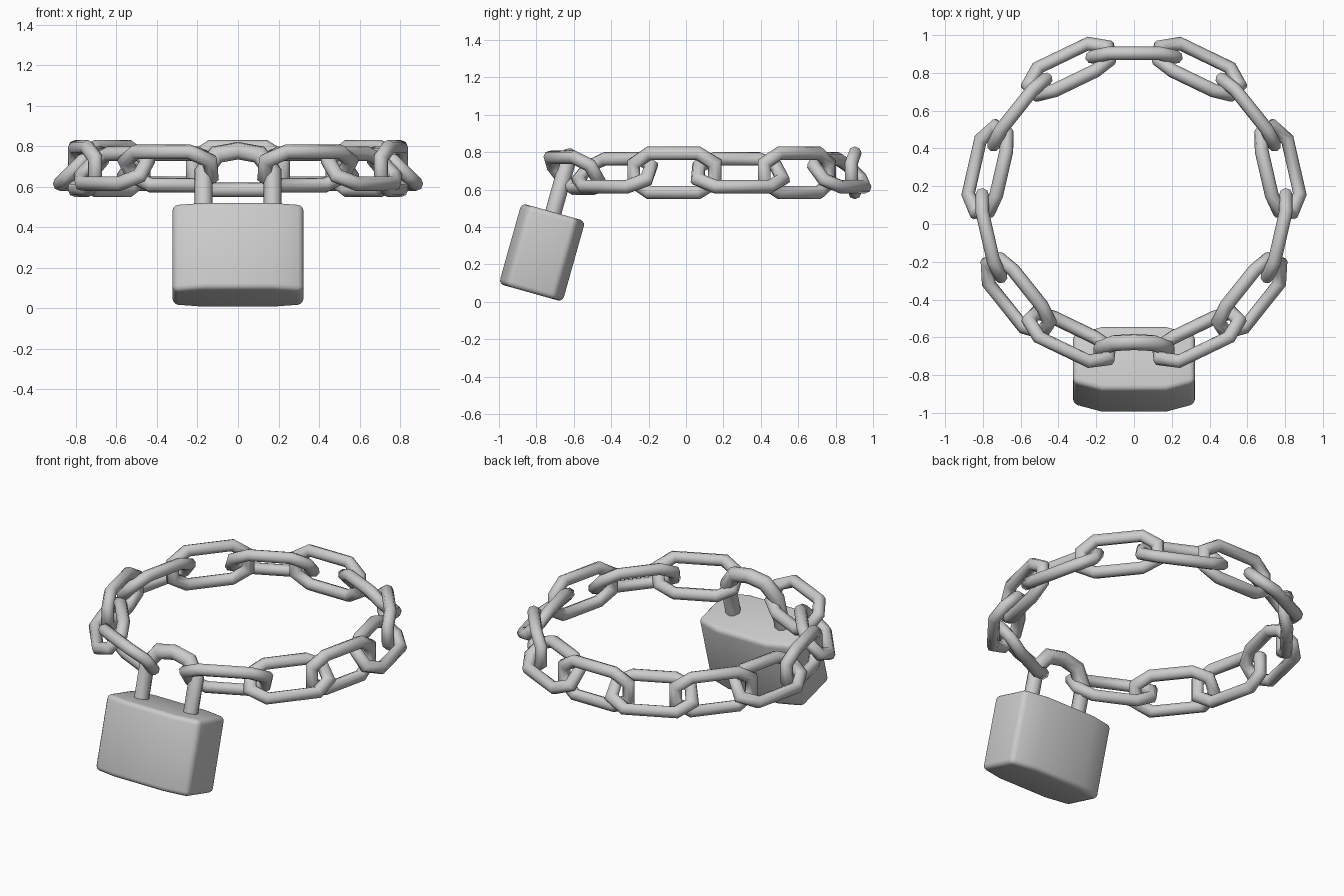
import bpy, bmesh, math
from mathutils import Vector, Matrix

cube = bpy.data.objects.get("Cube")
if cube:
    bpy.data.objects.remove(cube, do_unlink=True)

steel = bpy.data.materials.new("grey_steel")
steel.use_nodes = True
COLOUR = (0.6, 0.6, 0.6, 1)
steel.diffuse_color = COLOUR
steel.node_tree.nodes["Principled BSDF"].inputs["Base Color"].default_value = COLOUR

RING_R, RING_Y, RING_Z = 0.805, 0.11, 0.69
SLOTS = 14


def add_object(name, bm, smooth_angle):
    bmesh.ops.recalc_face_normals(bm, faces=bm.faces)
    mesh = bpy.data.meshes.new(name)
    bm.to_mesh(mesh)
    bm.free()
    mesh.materials.append(steel)
    obj = bpy.data.objects.new(name, mesh)
    bpy.context.collection.objects.link(obj)
    bpy.ops.object.select_all(action='DESELECT')
    obj.select_set(True)
    bpy.context.view_layer.objects.active = obj
    bpy.ops.object.shade_smooth_by_angle(angle=math.radians(smooth_angle))
    return obj


def tube(path, radius, closed, place, sides=8):
    """Sweep a round bar along a flat path with mitred corners."""
    bm = bmesh.new()
    pts = [Vector(p) for p in path]
    n = len(pts)
    rings = []
    for i, p in enumerate(pts):
        before = p - pts[i - 1] if closed or i > 0 else pts[1] - p
        after = pts[(i + 1) % n] - p if closed or i < n - 1 else before
        before, after = before.normalized(), after.normalized()
        along = (before + after).normalized()
        mitre = Vector((-along.y, along.x)) / along.dot(before)
        ring = []
        for j in range(sides):
            a = math.tau * j / sides
            q = p + mitre * radius * math.cos(a)
            ring.append(bm.verts.new(place(q.x, q.y, radius * math.sin(a))))
        rings.append(ring)
    for i in range(n if closed else n - 1):
        a, b = rings[i], rings[(i + 1) % n]
        for j in range(sides):
            k = (j + 1) % sides
            bm.faces.new((a[j], a[k], b[k], b[j]))
    if not closed:
        bm.faces.new(rings[0])
        bm.faces.new(rings[-1])
    return bm


def bend_round_ring(slot, tilt):
    """Placement that tilts a link and bends it along the ring."""
    t = math.radians(tilt)

    def place(u, v, w):
        r = RING_R - v * math.sin(t) + w * math.cos(t)
        z = RING_Z + v * math.cos(t) + w * math.sin(t)
        phi = math.tau * slot / SLOTS + u / RING_R
        return (r * math.sin(phi), RING_Y + r * math.cos(phi), z)
    return place


# Chain links: upright and tilted in turn, the front slot left for the lock
quarter = [(0.225, 0.05), (0.135, 0.105)]
half = quarter + [(-u, v) for u, v in reversed(quarter)]
link_path = half + [(-u, -v) for u, v in half]
for slot in range(-6, 7):
    tilt = -38 if abs(slot) == 6 else 45 * (slot % 2)
    bm = tube(link_path, 0.036, True, bend_round_ring(slot, tilt))
    add_object(f"chain_link_{slot + 7}", bm, 60)

# Padlock frame: hangs from the ring and leans forward
lock_frame = Matrix.Translation((0, -0.709, 0.48)) @ Matrix.Rotation(math.radians(-15.7), 4, 'X')

# Padlock body: eight-sided plan pulled downwards, with rounded edges
side = [(0.323, -0.135), (0.323, 0.135), (0.17, 0.177)]
plan = side + [(-0.17, 0.177)] + [(-x, -y) for x, y in side[:2]] + [(-0.17, -0.177), (0.17, -0.177)]
bm = bmesh.new()
top = bm.faces.new([bm.verts.new((x, y, 0)) for x, y in plan])
base = bmesh.ops.extrude_face_region(bm, geom=[top])["geom"]
bmesh.ops.translate(bm, vec=(0, 0, -0.448), verts=[v for v in base if isinstance(v, bmesh.types.BMVert)])
bmesh.ops.recalc_face_normals(bm, faces=bm.faces)
edges = [e for e in bm.edges if e.calc_face_angle(0) > math.radians(30)]
bmesh.ops.bevel(bm, geom=edges, offset=0.028, segments=3, profile=0.5, affect='EDGES')
add_object("padlock_body", bm, 40).matrix_world = lock_frame

# Shackle
leg = [(0.17, -0.05), (0.17, 0.2), (0.105, 0.29)]
shackle_path = leg + [(0, 0.31)] + [(-x, z) for x, z in reversed(leg)]
bm = tube(shackle_path, 0.044, False, lambda x, z, y: (x, y, z))
add_object("padlock_shackle", bm, 60).matrix_world = lock_frame
